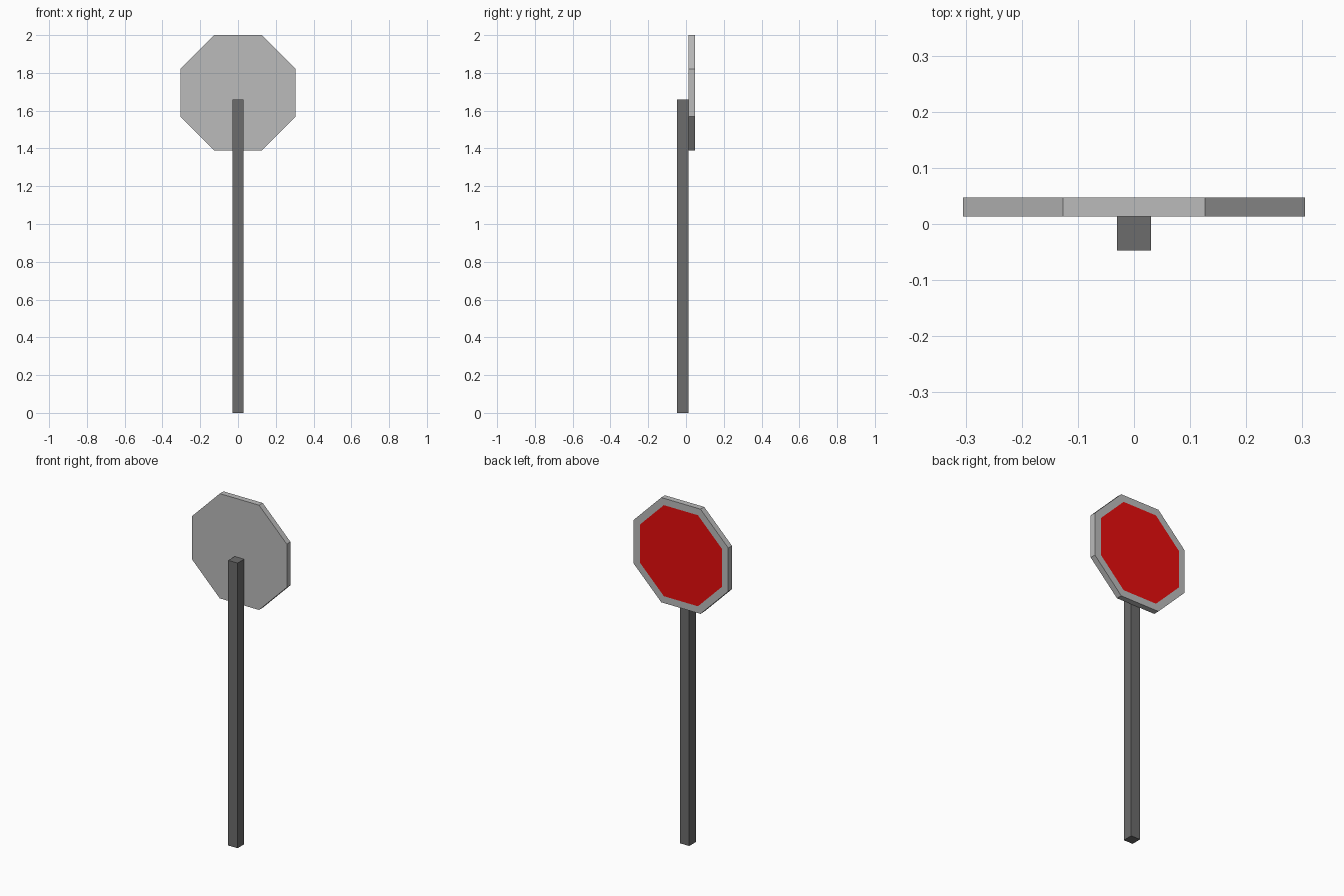
import bpy, bmesh
from math import pi, cos
from mathutils import Matrix

if "Cube" in bpy.data.objects:
    bpy.data.objects.remove(bpy.data.objects["Cube"])

POST_W, POST_H = 0.06, 1.66
PLATE_T, APOTHEM = 0.034, 0.305
BACK = -(POST_W + PLATE_T) / 2      # rear of the post
JOIN = BACK + POST_W                # post meets plate


def material(name, colour):
    mat = bpy.data.materials.new(name)
    mat.diffuse_color = (*colour, 1)
    mat.use_nodes = True
    mat.node_tree.nodes["Principled BSDF"].inputs["Base Color"].default_value = mat.diffuse_color
    return mat


def add_object(name, bm, mats):
    mesh = bpy.data.meshes.new(name)
    bm.to_mesh(mesh)
    bm.free()
    for m in mats:
        mesh.materials.append(m)
    obj = bpy.data.objects.new(name, mesh)
    bpy.context.collection.objects.link(obj)
    return obj


post_grey = material("post_grey", (0.15, 0.15, 0.15))
plate_grey = material("plate_grey", (0.5, 0.5, 0.5))
red = material("sign_red", (0.8, 0.004, 0.004))

# Square post
bm = bmesh.new()
bmesh.ops.create_cube(bm, size=1, matrix=Matrix.Translation((0, BACK + POST_W / 2, POST_H / 2))
                      @ Matrix.Diagonal((POST_W, POST_W, POST_H, 1)))
add_object("post", bm, [post_grey])

# Octagonal plate standing upright, flat edge on top
bm = bmesh.new()
radius = APOTHEM / cos(pi / 8)
place = (Matrix.Translation((0, JOIN + PLATE_T / 2, 2 - APOTHEM))
         @ Matrix.Rotation(pi / 2, 4, 'X') @ Matrix.Rotation(pi / 8, 4, 'Z'))
bmesh.ops.create_cone(bm, cap_ends=True, segments=8, radius1=radius, radius2=radius,
                      depth=PLATE_T, matrix=place)
# If a vertex rather than an edge points up, turn by half a segment
if max(v.co.z for v in bm.verts) > 2.005:
    bmesh.ops.rotate(bm, verts=bm.verts, cent=place.translation,
                     matrix=Matrix.Rotation(pi / 8, 3, 'Y'))

# Red face inset flush in a grey border
bm.normal_update()
face = max(bm.faces, key=lambda f: f.normal.y)
bmesh.ops.inset_region(bm, faces=[face], thickness=0.04, use_even_offset=True)
face.material_index = 1
add_object("sign_plate", bm, [plate_grey, red])
